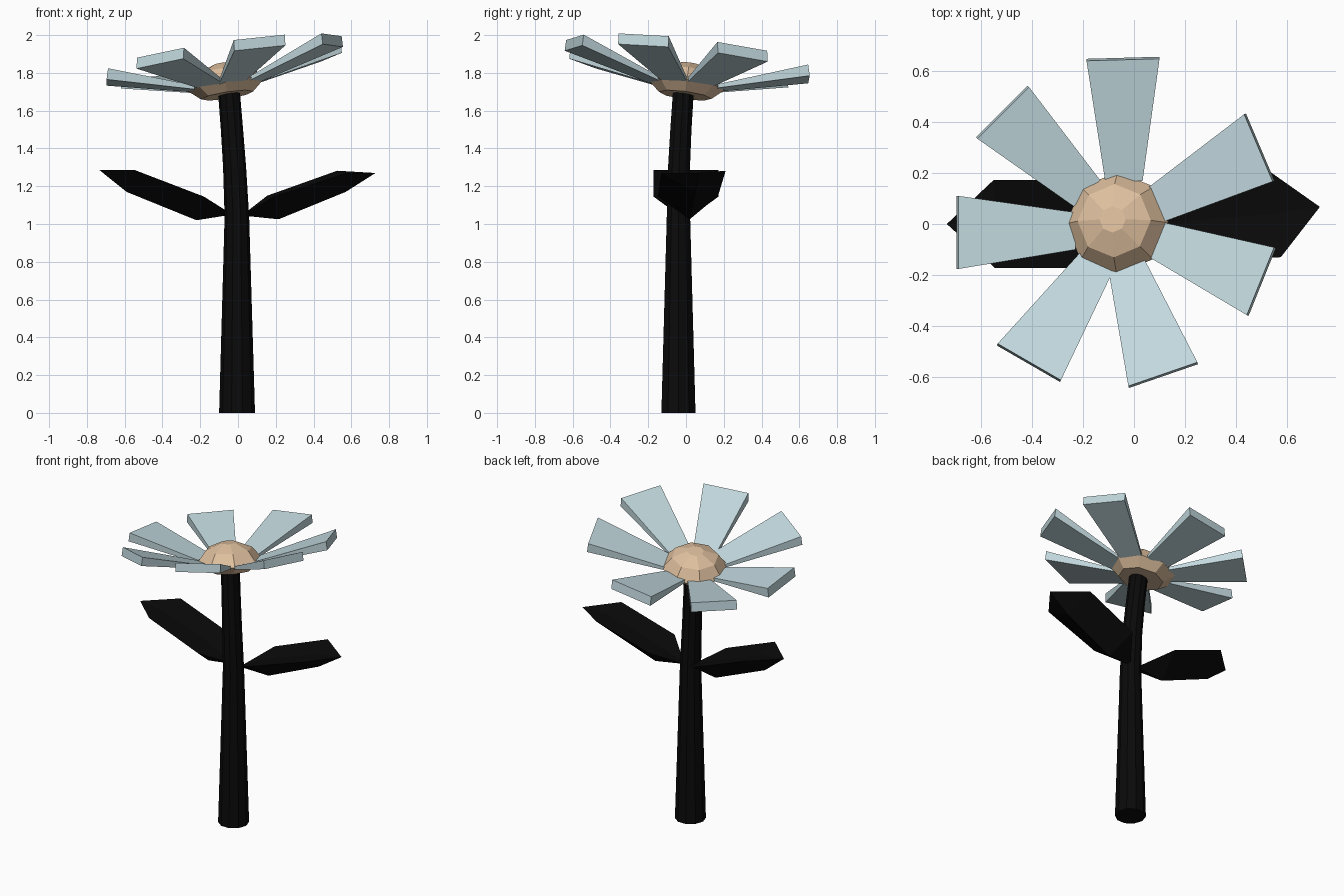
import bpy, bmesh, math
from mathutils import Vector

if "Cube" in bpy.data.objects:
    bpy.data.objects.remove(bpy.data.objects["Cube"])


def material(name, rgb):
    m = bpy.data.materials.new(name)
    m.diffuse_color = (*rgb, 1)
    m.use_nodes = True
    m.node_tree.nodes["Principled BSDF"].inputs["Base Color"].default_value = m.diffuse_color
    return m


BLACK = material("black", (0.003, 0.003, 0.003))
BLUE = material("pale_blue", (0.54, 0.69, 0.73))
TAN = material("tan", (0.73, 0.52, 0.34))


def build(name, loops, mat, closed_ends=True):
    """Skin a row of vertex loops; a loop of one point makes a tip."""
    bm = bmesh.new()
    rows = [[bm.verts.new(p) for p in loop] for loop in loops]
    for a, b in zip(rows, rows[1:]):
        n = max(len(a), len(b))
        for i in range(n):
            j = (i + 1) % n
            quad = [a[i % len(a)], a[j % len(a)], b[j % len(b)], b[i % len(b)]]
            bm.faces.new(list(dict.fromkeys(quad)))
    if closed_ends:
        for row in (rows[0], rows[-1]):
            if len(row) > 2:
                bm.faces.new(row)
    bmesh.ops.recalc_face_normals(bm, faces=bm.faces)
    me = bpy.data.meshes.new(name)
    bm.to_mesh(me)
    bm.free()
    me.materials.append(mat)
    ob = bpy.data.objects.new(name, me)
    bpy.context.collection.objects.link(ob)
    return ob


def circle(c, r, n, z=0.0):
    return [Vector((c[0] + r * math.cos(2 * math.pi * i / n),
                    c[1] + r * math.sin(2 * math.pi * i / n), z)) for i in range(n)]


# Stem: tapered, bending gently toward the head
stem = [(-0.005, -0.04, 0, 0.095), (-0.006, -0.04, 1.04, 0.065),
        (-0.018, -0.037, 1.3, 0.061), (-0.032, -0.027, 1.5, 0.059),
        (-0.048, -0.014, 1.70, 0.058)]
build("stem", [circle((x, y), r, 10, z) for x, y, z, r in stem], BLACK)

# Flower centre: squashed octagonal dome, tilted
centre = Vector((-0.066, 0.003, 1.735))
tilt = Vector((-0.155, 0.135, 1)).to_track_quat('Z', 'Y').to_matrix()
tilt = Vector((0, 0, 1)).rotation_difference(Vector((-0.155, 0.135, 1))).to_matrix()
profile = [(0.14, -0.055), (0.203, 0.0), (0.145, 0.075), (0.052, 0.115)]
build("flower_centre",
      [[centre + tilt @ p for p in circle((0, 0), r, 8, z)] for r, z in profile], TAN)


# Petals: wedges widening and thickening outward
def plane_z(x, y, base):
    return base + 0.145 * (x + 0.07) - 0.115 * y


def petal_loop(x, y, ang, half, top, bottom, lean):
    out = Vector((math.cos(ang), math.sin(ang)))
    side = Vector((-out.y, out.x))
    pts = []
    for s, z, push in ((-1, bottom, lean), (1, bottom, lean), (1, top, 0), (-1, top, 0)):
        p = Vector((x, y)) + side * half * s + out * push
        pts.append((p.x, p.y, plane_z(p.x, p.y, z)))
    return pts


# (inner angle, outer x, outer y, outer facing angle)
petals = [(25, 0.487, 0.298, 23), (80, -0.043, 0.643, 91.6), (135, -0.512, 0.435, 135),
          (191, -0.688, -0.033, 180), (243, -0.41, -0.54, 240),
          (283, 0.113, -0.588, 289), (337, 0.495, -0.224, 338)]
for i, (ia, ox, oy, oa) in enumerate(petals):
    a = math.radians(ia)
    inner = petal_loop(-0.068 + 0.165 * math.cos(a), 0.004 + 0.165 * math.sin(a),
                       math.radians(oa), 0.073, 1.745, 1.725, 0)
    outer = petal_loop(ox, oy, math.radians(oa), 0.143, 1.894, 1.836, 0.008)
    build(f"petal_{i + 1}", [inner, outer], BLUE)


# Leaves: flat-topped blades with a deep keel
def leaf(name, back, front, keel, base, tip):
    loops = [[base]]
    for b, f, k in zip(back, front, keel):
        groove = ((b[0] + f[0]) / 2, (b[1] + f[1]) / 2, (b[2] + f[2]) / 2 - 0.02)
        loops.append([b, groove, f, k])
    build(name, loops + [[tip]], BLACK)


leaf("right_leaf", [(0.155, 0.17, 1.15), (0.525, 0.21, 1.282)],
     [(0.19, -0.15, 1.145), (0.575, -0.13, 1.27)],
     [(0.215, 0.02, 1.025), (0.57, 0.05, 1.17)],
     (0.02, -0.01, 1.045), (0.728, 0.067, 1.27))
leaf("left_leaf", [(-0.18, 0.172, 1.145), (-0.55, 0.172, 1.285)],
     [(-0.18, -0.172, 1.145), (-0.545, -0.172, 1.285)],
     [(-0.22, 0, 1.02), (-0.59, 0, 1.17)],
     (-0.03, -0.01, 1.05), (-0.733, 0, 1.285))
